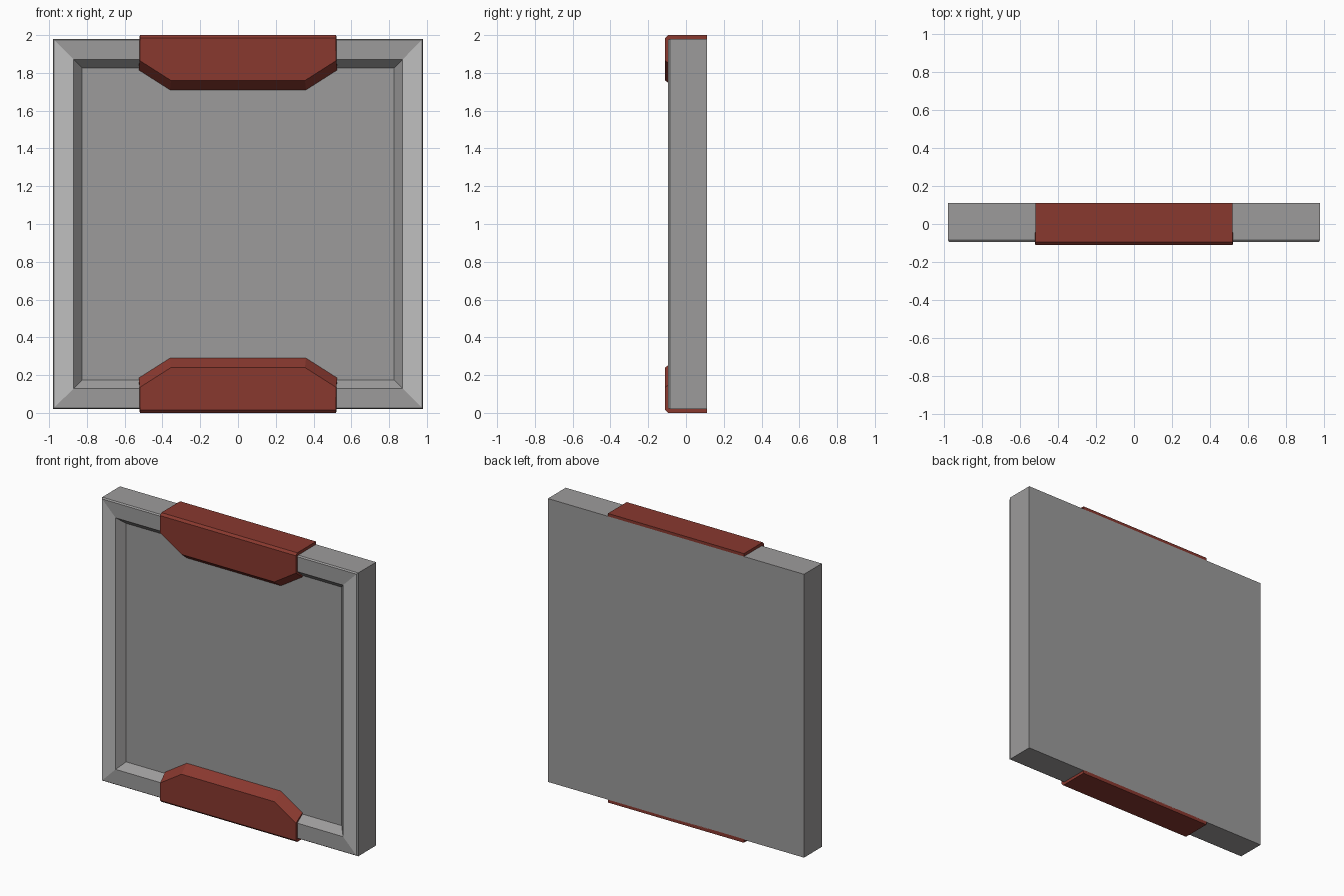
import bpy, bmesh

if "Cube" in bpy.data.objects:
    bpy.data.objects.remove(bpy.data.objects["Cube"])


def material(name, rgb):
    m = bpy.data.materials.new(name)
    m.diffuse_color = (*rgb, 1)
    m.use_nodes = True
    m.node_tree.nodes["Principled BSDF"].inputs["Base Color"].default_value = m.diffuse_color
    return m


GREY = material("mid grey", (0.335, 0.33, 0.33))
LIGHT = material("light grey", (0.53, 0.53, 0.53))
RED = material("brick red", (0.25, 0.04, 0.028))


def loft(name, rings, mats):
    """Join equal-length rings of points and cap both ends."""
    bm = bmesh.new()
    loops = [[bm.verts.new(p) for p in ring] for ring in rings]
    for a, b in zip(loops, loops[1:]):
        for i in range(len(a)):
            j = (i + 1) % len(a)
            bm.faces.new((a[i], a[j], b[j], b[i]))
    bm.faces.new(loops[0])
    bm.faces.new(loops[-1])
    bmesh.ops.recalc_face_normals(bm, faces=bm.faces)
    mesh = bpy.data.meshes.new(name)
    bm.to_mesh(mesh)
    bm.free()
    for m in mats:
        mesh.materials.append(m)
    ob = bpy.data.objects.new(name, mesh)
    bpy.context.collection.objects.link(ob)
    return ob


def square(h, y):
    return [(-h, y, 1 - h), (h, y, 1 - h), (h, y, 1 + h), (-h, y, 1 + h)]


# Framed panel: back, bevelled rim, flat frame, sloped step, recessed face
panel = loft("framed_panel", [square(0.98, 0.11), square(0.98, -0.085),
                              square(0.973, -0.095), square(0.87, -0.095),
                              square(0.825, -0.045)], [GREY, LIGHT])
# Left and right frame faces are lighter
for f in panel.data.polygons:
    if f.normal.y < -0.99 and abs(f.center.x) > 0.88:
        f.material_index = 1


def clamp(name, side):
    """Red clamp on the top (side=1) or bottom (side=-1) edge."""
    def outline(y, top, drop, grow):
        w, n = 0.52 + grow, 0.355 + grow
        pts = [(-0.52, top), (-w, 0.865 - drop), (-n, 0.76 - drop),
               (n, 0.76 - drop), (w, 0.865 - drop), (0.52, top)]
        return [(x, y, 1 + side * z) for x, z in pts]

    # Front plate with chamfered edges
    loft(name + "_plate", [outline(-0.11, 0.985, 0, 0),
                           outline(-0.095, 1.0, 0.012, 0.001),
                           outline(-0.045, 1.0, 0.05, 0.005)], [RED])
    # Strip wrapping over the edge of the panel
    strip = [[(x, y, 1 + side * z) for x, z in
              ((-0.52, 0.975), (0.52, 0.975), (0.52, 1.0), (-0.52, 1.0))]
             for y in (-0.045, 0.11)]
    loft(name + "_strip", strip, [RED])


clamp("top_clamp", 1)
clamp("bottom_clamp", -1)
